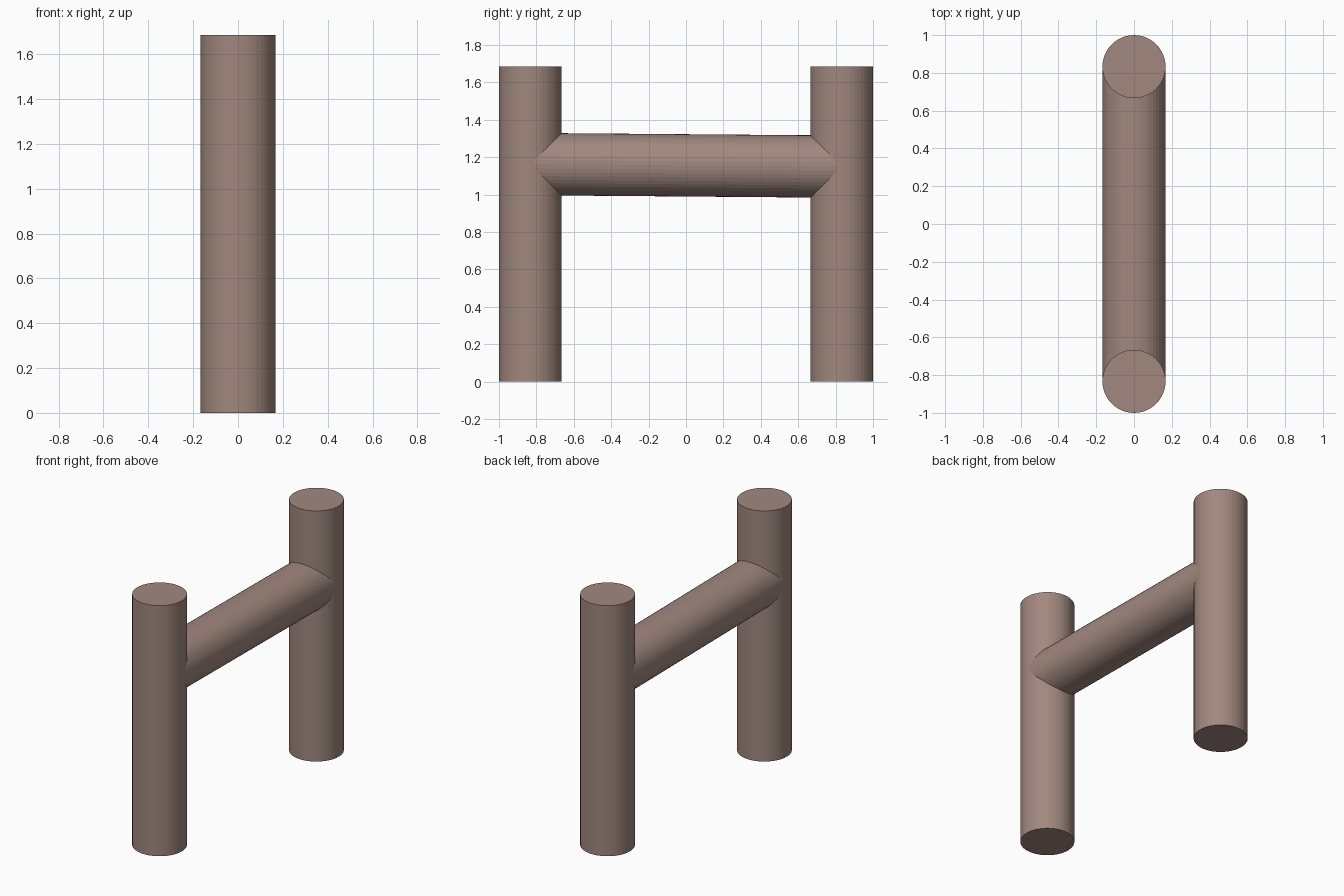
import bpy
from mathutils import Vector

if "Cube" in bpy.data.objects:
    bpy.data.objects.remove(bpy.data.objects["Cube"])

wood = bpy.data.materials.new("warm brown")
wood.diffuse_color = (0.356, 0.246, 0.212, 1)
wood.use_nodes = True
wood.node_tree.nodes["Principled BSDF"].inputs["Base Color"].default_value = wood.diffuse_color


def rod(name, start, end, radius, sides=48):
    """Closed faceted cylinder between two points."""
    a, b = Vector(start), Vector(end)
    bpy.ops.mesh.primitive_cylinder_add(
        vertices=sides, radius=radius, depth=(b - a).length, location=(a + b) / 2)
    obj = bpy.context.object
    obj.rotation_euler = (b - a).to_track_quat('Z', 'Y').to_euler()
    obj.name = name
    obj.data.materials.append(wood)
    return obj


# Two upright posts
for name, y in (("front_post", -0.833), ("back_post", 0.833)):
    rod(name, (0, y, 0), (0, y, 1.685), 0.167)

# Slightly sloping crossbar, ending inside the posts
rod("crossbar", (0, -0.85, 1.163), (0, 0.85, 1.149), 0.1665)
